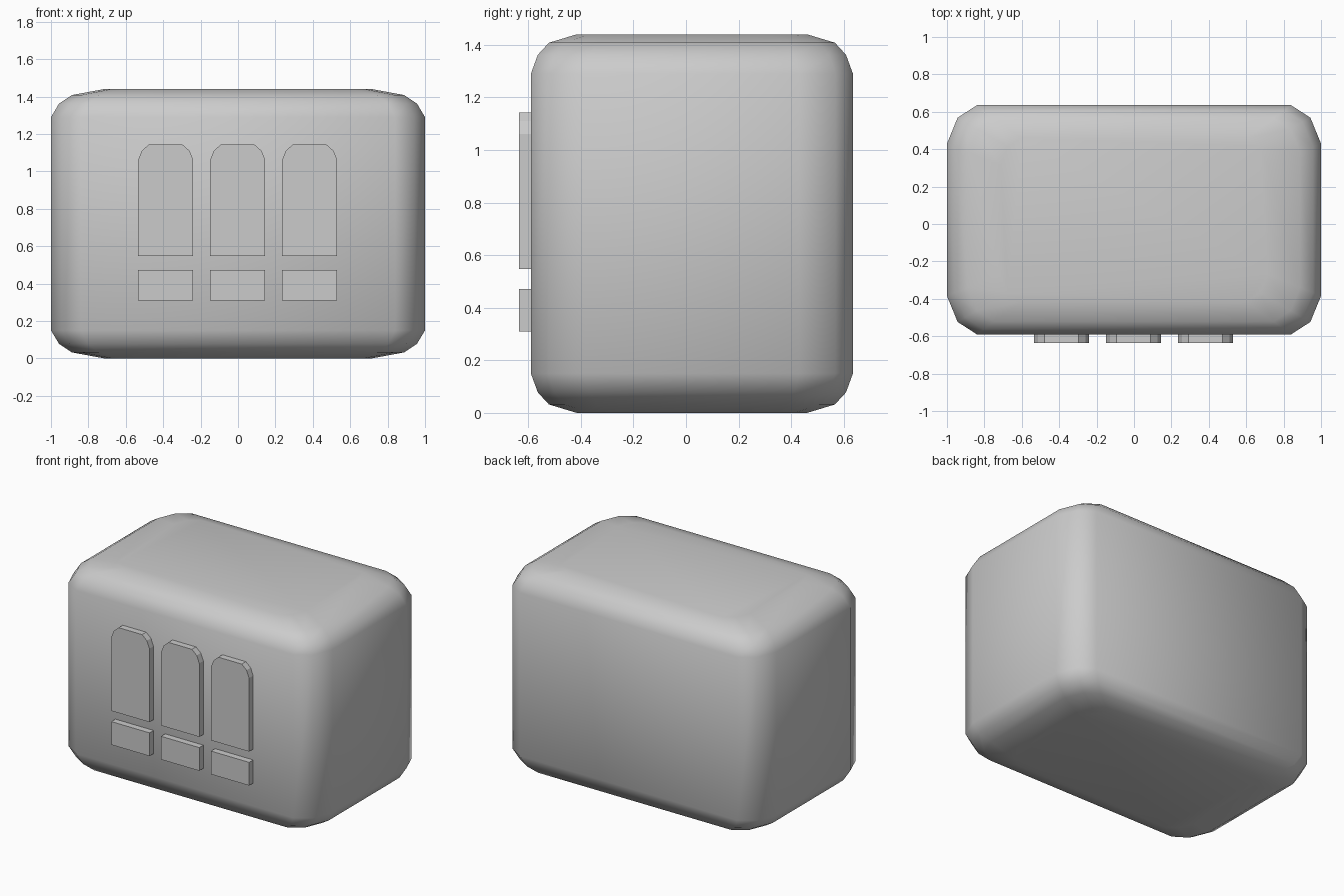
import bpy, bmesh

if "Cube" in bpy.data.objects:
    bpy.data.objects.remove(bpy.data.objects["Cube"])

# Helper: closed solid from a stack of equally sized loops
def loft(name, loops, smooth=False):
    bm = bmesh.new()
    rings = [[bm.verts.new(p) for p in loop] for loop in loops]
    n = len(rings[0])
    for a, b in zip(rings, rings[1:]):
        for i in range(n):
            j = (i + 1) % n
            bm.faces.new((a[i], a[j], b[j], b[i]))
    bm.faces.new(rings[0][::-1])
    bm.faces.new(rings[-1])
    bmesh.ops.recalc_face_normals(bm, faces=bm.faces)
    for f in bm.faces:
        f.smooth = smooth
    mesh = bpy.data.meshes.new(name)
    bm.to_mesh(mesh)
    bm.free()
    ob = bpy.data.objects.new(name, mesh)
    bpy.context.collection.objects.link(ob)
    return ob

# Rounded body: rounded rectangle outline, shrinking toward top and bottom
YC = 0.0225
corner = [(1.0, 0.407), (0.943, 0.546), (0.84, 0.6125)]
outline = (corner + [(-x, y) for x, y in corner[::-1]]
           + [(-x, -y) for x, y in corner] + [(x, -y) for x, y in corner[::-1]])
H = 1.44
lower = [(0.0, 0.715), (0.032, 0.888), (0.078, 0.957), (0.15, 1.0)]
levels = lower + [(H - z, s) for z, s in lower[::-1]]
loft("body", [[(x * s, YC + y * s, z) for x, y in outline] for z, s in levels], True)

# Front panels: arched upper panel and small lower block in three columns
def panel(name, profile, cx):
    loft(name, [[(cx + x, y, z) for x, z in profile] for y in (-0.635, -0.57)])

W = 0.1475
half = [(W, 0.547), (W, 1.06), (W - 0.02, 1.11), (W - 0.057, 1.143)]
arch = half + [(-x, z) for x, z in half[::-1]]
block = [(-W, 0.31), (W, 0.31), (W, 0.472), (-W, 0.472)]
for side, cx in (("left", -0.387), ("middle", -0.002), ("right", 0.383)):
    panel("arched_panel_" + side, arch, cx)
    panel("small_panel_" + side, block, cx)
